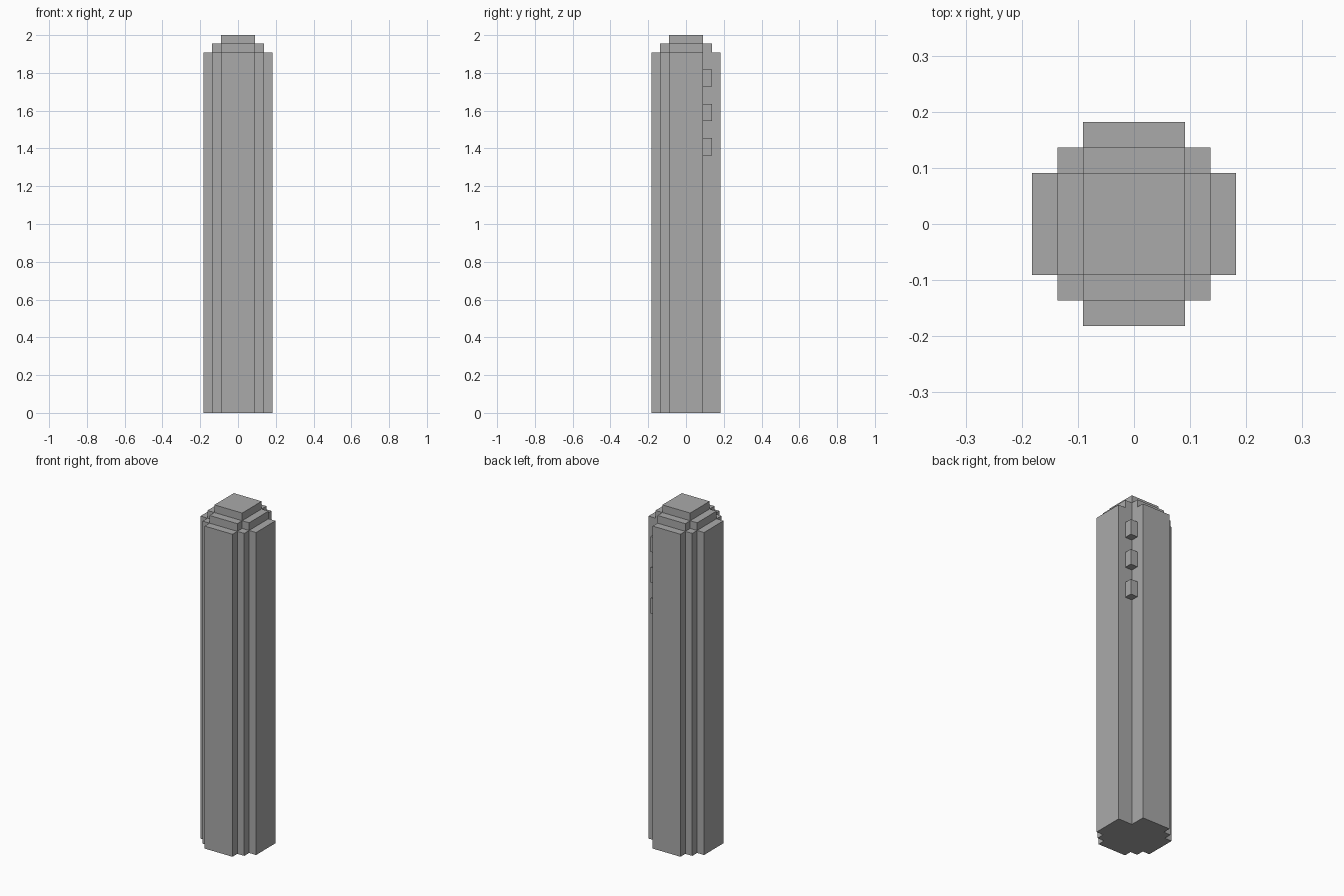
import bpy
import bmesh

U = 2 / 44  # one block

cube = bpy.data.objects.get("Cube")
if cube:
    bpy.data.objects.remove(cube, do_unlink=True)

grey = bpy.data.materials.new("stone grey")
grey.use_nodes = True
colour = (0.4, 0.4, 0.4, 1)
grey.diffuse_color = colour
grey.node_tree.nodes["Principled BSDF"].inputs["Base Color"].default_value = colour


def prism(name, outline, bottom, top):
    """Extrude a floor outline, given in blocks, between two heights."""
    bm = bmesh.new()
    base = bm.faces.new([bm.verts.new((x * U, y * U, bottom * U)) for x, y in outline])
    side = bmesh.ops.extrude_face_region(bm, geom=[base], use_keep_orig=True)["geom"]
    for v in side:
        if isinstance(v, bmesh.types.BMVert):
            v.co.z = top * U
    bmesh.ops.recalc_face_normals(bm, faces=bm.faces)
    mesh = bpy.data.meshes.new(name)
    bm.to_mesh(mesh)
    bm.free()
    mesh.materials.append(grey)
    obj = bpy.data.objects.new(name, mesh)
    bpy.context.collection.objects.link(obj)
    return obj


def turned(corners):
    """Repeat a list of points for each quarter turn; one list per corner."""
    points = []
    for turn, corner in enumerate(corners):
        for x, y in corner:
            for _ in range(turn):
                x, y = -y, x
            points.append((x, y))
    return points


def box(name, x0, x1, y0, y1, bottom, top):
    return prism(name, [(x0, y0), (x1, y0), (x1, y1), (x0, y1)], bottom, top)


# Main shaft: stepped corners, except one plain recess at the back
stepped = [(4, 2), (3, 2), (3, 3), (2, 3), (2, 4)]
plain = [(4, 2), (2, 2), (2, 4)]
prism("tower_shaft", turned([plain, stepped, stepped, stepped]), 0, 42)

# Stepped top
prism("cross_tier", turned([[(3, 2), (2, 2), (2, 3)]] * 4), 42, 43)
box("top_cap", -2, 2, -2, 2, 43, 44)

# Small blocks stacked in the recess
for i, z in enumerate((30, 34, 38)):
    box(f"recess_block_{i + 1}", 2, 3, 2, 3, z, z + 2)
